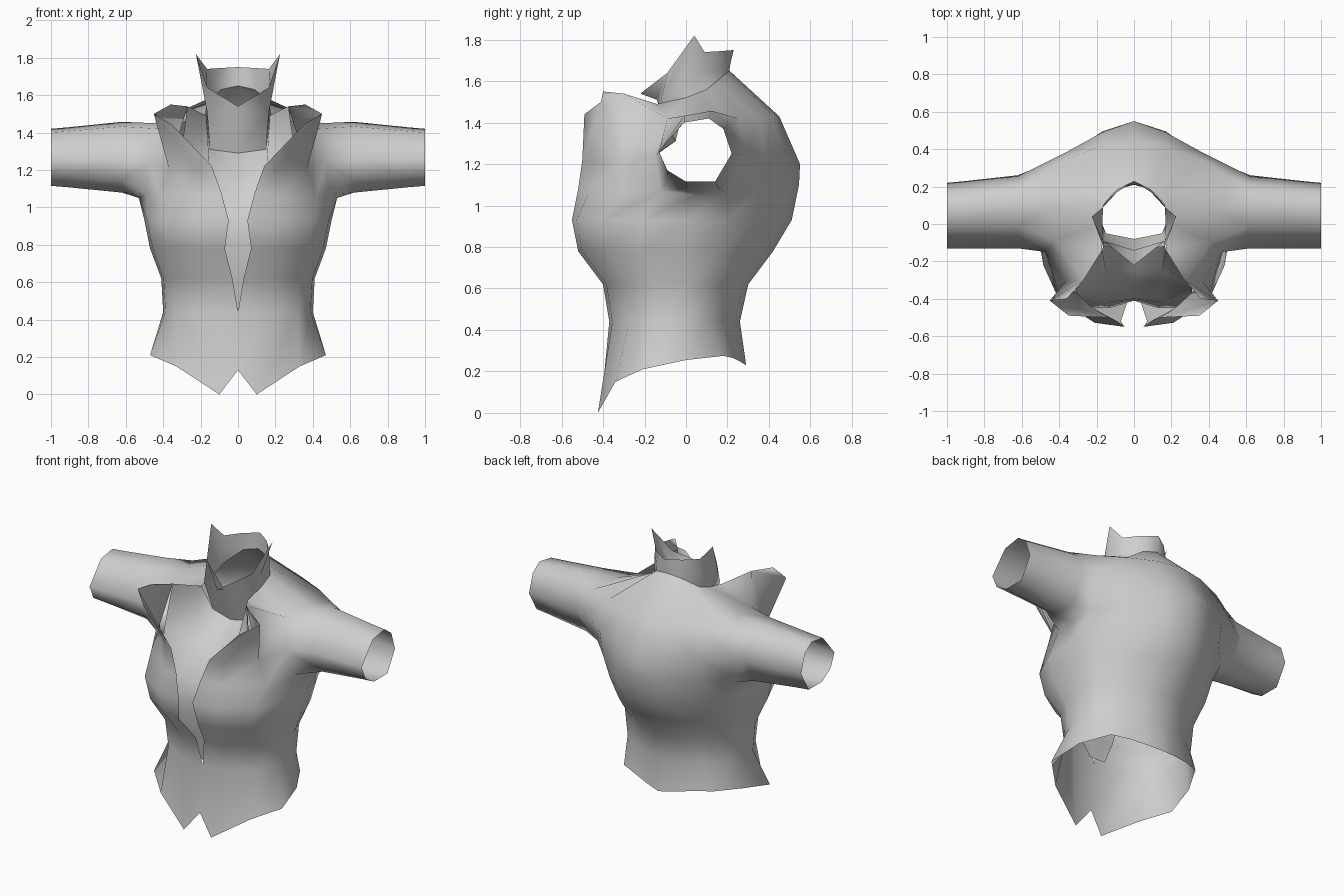
import bpy, bmesh, math

cloth = bpy.data.materials.new("light_grey_cloth")
cloth.diffuse_color = (0.62, 0.62, 0.62, 1)


def finish(name, bm):
    """Turn a right-hand half into a mirrored, smooth-shaded object."""
    mesh = bpy.data.meshes.new(name)
    bm.to_mesh(mesh)
    bm.free()
    obj = bpy.data.objects.new(name, mesh)
    bpy.context.collection.objects.link(obj)
    mesh.materials.append(cloth)
    mod = obj.modifiers.new("mirror", 'MIRROR')
    mod.merge_threshold = 0.002
    bpy.ops.object.select_all(action='DESELECT')
    obj.select_set(True)
    bpy.context.view_layer.objects.active = obj
    bpy.ops.object.shade_smooth_by_angle(angle=math.radians(110))
    return obj


def ring(bm, points):
    return [bm.verts.new(p) if p else None for p in points]


def strip(bm, lower, upper, cols):
    for c in cols:
        bm.faces.new((lower[c], lower[c + 1], upper[c + 1], upper[c]))


# ---- Jacket body: rings run from the front edge round to the back centre
bm = bmesh.new()
hem = [(0, -.40, .13), (.10, -.425, 0), (.33, -.34, .15), (.47, -.21, .21), (.43, 0, .255),
       (.33, .18, .275), (.22, .225, .265), (.10, .265, .245), (0, .29, .23)]
rows = [ring(bm, hem)]

# waist and chest: height, half width, front depth, back depth, front edge x
section = [(0, -1), (.42, -.96), (.8, -.74), (.97, -.4), (1, 0),
           (.89, .4), (.62, .7), (.32, .92), (0, 1)]
for z, w, front, back, edge in [(.44, .40, .37, .26, 0), (.62, .41, .40, .30, .03),
                                (.78, .47, .52, .42, .07), (.93, .50, .55, .51, .05)]:
    pts = [(w * x, y * (front if y < 0 else back), z) for x, y in section]
    pts[0] = (edge, pts[0][1], z)
    rows.append(ring(bm, pts))

# underarm, mid-armhole and shoulder rings
rows.append(ring(bm, [(.09, -.52, 1.08), (.22, -.47, 1.06), (.42, -.31, 1.06), (.49, -.12, 1.07),
                      (.53, .05, 1.05), (.51, .2, 1.06), (.36, .36, 1.07), (.17, .495, 1.08), (0, .545, 1.1)]))
rows.append(ring(bm, [(.14, -.50, 1.22), (.22, -.45, 1.21), (.37, -.31, 1.21), (.47, -.15, 1.24),
                      None, (.55, .29, 1.27), (.37, .38, 1.24), (.17, .49, 1.23), (0, .55, 1.2)]))
rows.append(ring(bm, [(.35, -.49, 1.44), (.45, -.41, 1.50), (.27, -.30, 1.54), (.42, -.09, 1.42),
                      (.45, .08, 1.45), (.51, .25, 1.42), (.35, .35, 1.42), (.17, .42, 1.43), (0, .45, 1.43)]))
neck = ring(bm, [(.17, -.14, 1.49), (.17, 0, 1.52), (.165, .10, 1.56),
                 (.13, .143, 1.595), (.09, .185, 1.63), (0, .21, 1.65)])
for i in range(7):
    # columns 3 and 4 stay open above the underarm for the sleeve
    strip(bm, rows[i], rows[i + 1], range(8) if i < 5 else (0, 1, 2, 5, 6, 7))
strip(bm, rows[7][3:], neck, range(5))
bm.faces.new((rows[7][2], rows[7][3], neck[0]))

# lapel top corner
corner = bm.verts.new((.36, -.40, 1.55))
bm.faces.new((rows[7][1], rows[7][2], corner))

# ---- Sleeve: grown from the armhole, ending in a narrow cuff
r5, r6, r7 = rows[5:8]
loop = [r5[3], r5[4], r5[5], r6[5], r7[5], r7[4], r7[3], r6[3]]
outline = [(-.09, 1.17), (0, 1.115), (.14, 1.115), (.22, 1.25),
           (.18, 1.37), (.11, 1.42), (-.01, 1.40), (-.13, 1.26)]
for x, s in [(.62, 1.24), (.91, 1.05), (1.0, 1.0)]:
    new = ring(bm, [(x, .05 + (y - .05) * (s if y > 0 else 1), 1.265 + (z - 1.265) * s)
                    for y, z in outline])
    for k in range(8):
        j = (k + 1) % 8
        bm.faces.new((loop[k], loop[j], new[j], new[k]))
    loop = new
bmesh.ops.recalc_face_normals(bm, faces=bm.faces)
finish("jacket_body", bm)

# ---- Inner front panel behind the opening, from the neck down to the waist
bm = bmesh.new()
panel = [ring(bm, p) for p in (
    [(0, -.35, .46), (.03, -.35, .46), (.06, -.345, .46)],
    [(0, -.375, .62), (.07, -.375, .62), (.14, -.37, .62)],
    [(0, -.41, .80), (.13, -.45, .80), (.24, -.45, .80)],
    [(0, -.40, 1.0), (.15, -.42, 1.0), (.31, -.38, 1.0)],
    [(0, -.25, 1.17), (.15, -.25, 1.18), (.31, -.33, 1.25)],
    [(0, -.08, 1.29), (.15, -.05, 1.31), (.17, -.14, 1.49)])]
for lower, upper in zip(panel, panel[1:]):
    strip(bm, lower, upper, range(2))
edge = bm.verts.new((.27, -.30, 1.54))
bm.faces.new((panel[4][2], edge, panel[5][2]))
finish("inner_front", bm)

# ---- Standing collar with a neck band and pointed wings
bm = bmesh.new()
band = ring(bm, [(0, -.08, 1.29), (.15, -.05, 1.31), (.17, 0, 1.52),
                 (.165, .10, 1.56), (.09, .185, 1.63), (0, .21, 1.65)])
fold = ring(bm, [(0, -.14, 1.51), (.165, -.12, 1.51), (.17, -.01, 1.59),
                 (.165, .095, 1.64), (.09, .185, 1.665), (0, .212, 1.675)])
rim = ring(bm, [(0, -.22, 1.54), (.165, -.09, 1.64), (.225, .04, 1.82),
                (.165, .09, 1.74), (.09, .17, 1.745), (0, .23, 1.75)])
strip(bm, band, fold, range(5))
strip(bm, fold, rim, range(5))
finish("collar", bm)
